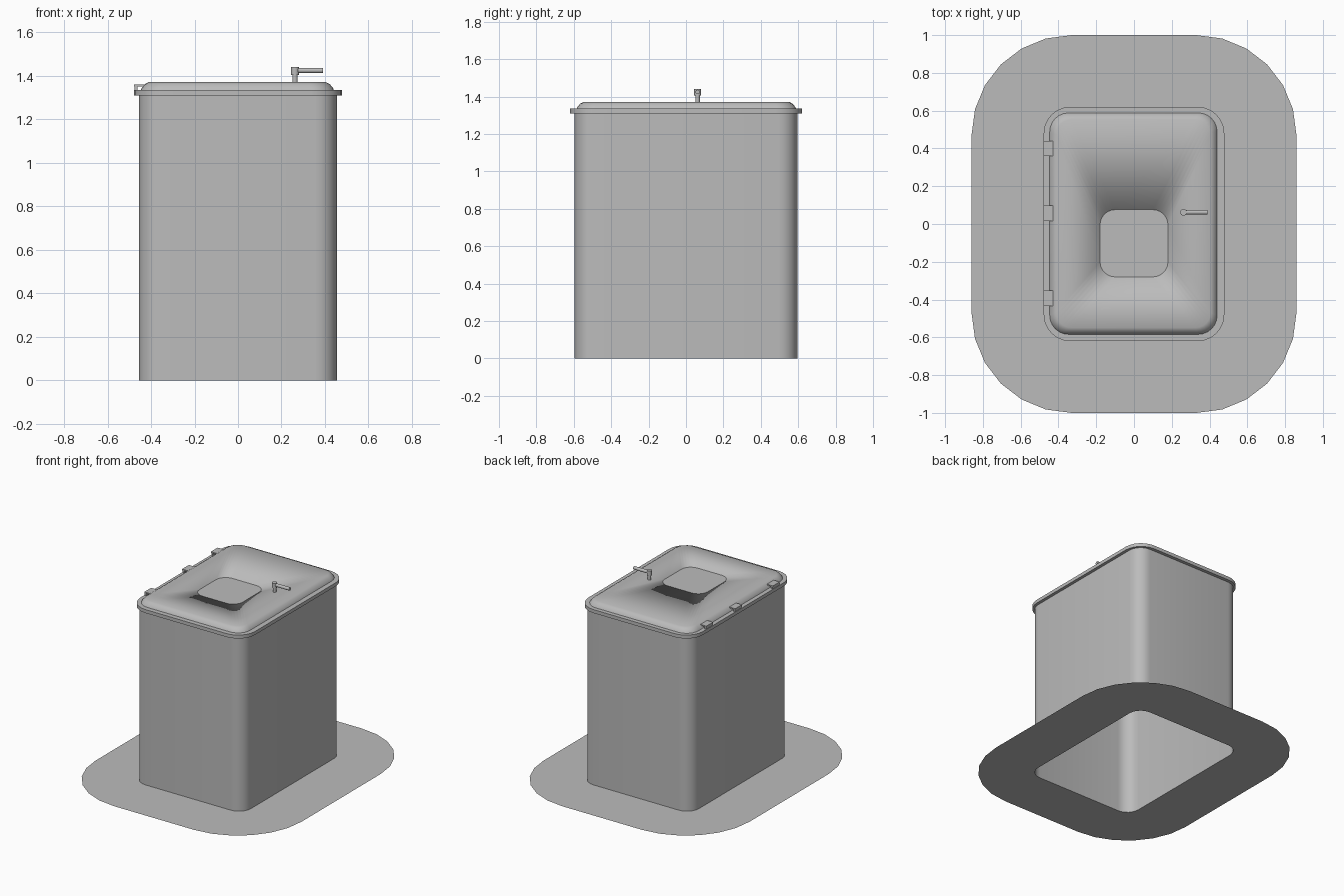
import bpy, math
from mathutils import Vector

if "Cube" in bpy.data.objects:
    bpy.data.objects.remove(bpy.data.objects["Cube"])

grey = bpy.data.materials.new("plain_grey")
grey.diffuse_color = (0.5, 0.5, 0.5, 1)
grey.use_nodes = True
grey.node_tree.nodes["Principled BSDF"].inputs["Base Color"].default_value = grey.diffuse_color


def rounded(hx, hy, r, cx, cy, z, n=6):
    """Points of a rounded rectangle, n segments per corner."""
    pts = []
    for k, (sx, sy) in enumerate([(1, 1), (-1, 1), (-1, -1), (1, -1)]):
        for i in range(n + 1):
            a = math.pi / 2 * (k + i / n)
            pts.append((cx + sx * (hx - r) + r * math.cos(a),
                        cy + sy * (hy - r) + r * math.sin(a), z))
    return pts


def loft(name, rings, cap_bottom=False, cap_top=False, angle=35):
    """Skin a stack of rounded rectangles, listed from outside/bottom up."""
    verts, faces = [], []
    for ring in rings:
        verts += rounded(*ring)
    m = len(verts) // len(rings)
    for j in range(len(rings) - 1):
        for i in range(m):
            k = (i + 1) % m
            faces.append((j * m + i, j * m + k, (j + 1) * m + k, (j + 1) * m + i))
    if cap_bottom:
        faces.append(tuple(reversed(range(m))))
    if cap_top:
        faces.append(tuple(range(len(verts) - m, len(verts))))
    me = bpy.data.meshes.new(name)
    me.from_pydata(verts, [], faces)
    ob = bpy.data.objects.new(name, me)
    bpy.context.collection.objects.link(ob)
    return finish(ob, name, angle)


def finish(ob, name, angle=35):
    ob.name = name
    ob.data.materials.append(grey)
    bpy.ops.object.select_all(action='DESELECT')
    ob.select_set(True)
    bpy.context.view_layer.objects.active = ob
    bpy.ops.object.shade_smooth_by_angle(angle=math.radians(angle))
    return ob


def rod(name, a, b, r, sides=16):
    a, b = Vector(a), Vector(b)
    bpy.ops.mesh.primitive_cylinder_add(vertices=sides, radius=r, depth=(b - a).length,
                                        location=(a + b) / 2)
    ob = bpy.context.object
    ob.rotation_euler = (b - a).to_track_quat('Z', 'Y').to_euler()
    return finish(ob, name)


def box(name, x0, x1, y0, y1, z0, z1):
    bpy.ops.mesh.primitive_cube_add(size=1, location=((x0 + x1) / 2, (y0 + y1) / 2, (z0 + z1) / 2))
    ob = bpy.context.object
    ob.scale = (x1 - x0, y1 - y0, z1 - z0)
    return finish(ob, name)


# Flat flange with the shaft opening
loft("base_flange", [(0.86, 1.0, 0.53, 0, 0, 0), (0.455, 0.595, 0.10, 0, 0, 0)])
# Hollow shaft, open at the bottom
loft("shaft_wall", [(0.455, 0.595, 0.10, 0, 0, 0), (0.455, 0.595, 0.10, 0, 0, 1.31)])
# Rim
loft("rim", [(0.478, 0.62, 0.14, 0, 0, 1.31), (0.478, 0.62, 0.14, 0, 0, 1.336)], True, True)
# Lid: rounded edge, then a top skin running in to the small centre panel
c = (-0.003, 0.002)
loft("lid", [(0.444, 0.587, 0.10, *c, 1.334), (0.440, 0.583, 0.10, *c, 1.344),
             (0.425, 0.568, 0.09, *c, 1.362), (0.408, 0.551, 0.08, *c, 1.371),
             (0.18, 0.178, 0.08, 0, -0.102, 1.371),
             (0.18, 0.178, 0.08, 0, -0.102, 1.366)], angle=100)
loft("lid_panel", [(0.18, 0.178, 0.08, 0, -0.102, 1.364),
                   (0.18, 0.178, 0.08, 0, -0.102, 1.369)], False, True)

# Hinges along the left edge: a raised leaf on a small foot
for i, y in enumerate((0.4, 0.057, -0.393)):
    box(f"hinge_leaf_{i}", -0.478, -0.428, y - 0.04, y + 0.04, 1.352, 1.361)
    box(f"hinge_foot_{i}", -0.475, -0.463, y - 0.04, y + 0.04, 1.334, 1.353)

# Handle: post, collar and lever
rod("handle_post", (0.262, 0.062, 1.36), (0.262, 0.062, 1.41), 0.012)
rod("handle_collar", (0.262, 0.062, 1.405), (0.262, 0.062, 1.441), 0.018)
rod("handle_lever", (0.265, 0.062, 1.425), (0.39, 0.062, 1.425), 0.012)
